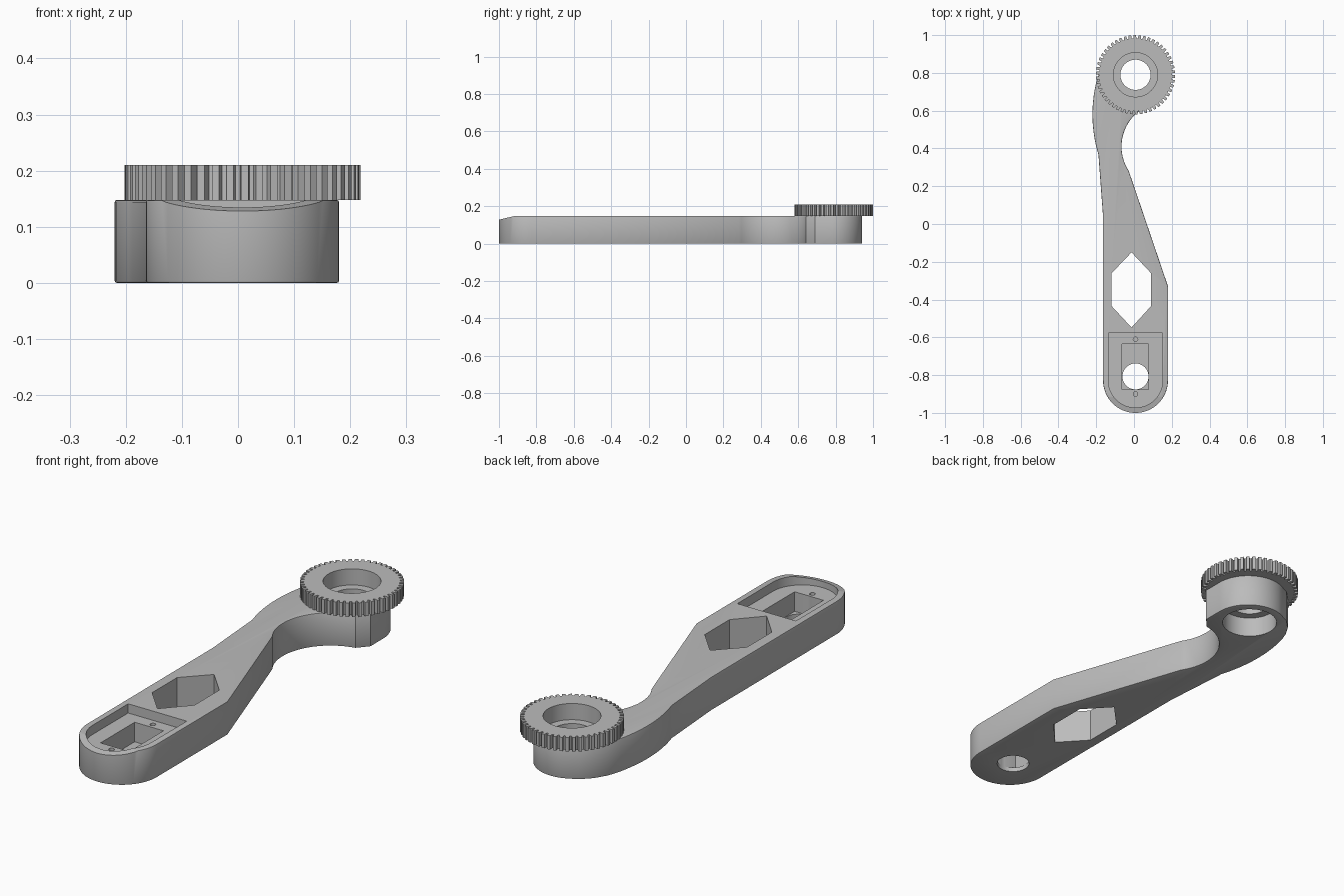
import bpy, bmesh
from math import cos, sin, pi, radians

cube = bpy.data.objects.get("Cube")
if cube:
    bpy.data.objects.remove(cube, do_unlink=True)

grey = bpy.data.materials.new("matte_grey")
grey.use_nodes = True
COLOR = (0.5, 0.5, 0.5, 1)
grey.diffuse_color = COLOR
grey.node_tree.nodes["Principled BSDF"].inputs["Base Color"].default_value = COLOR

X = 0.008            # shared axis of handle end and gear
GEAR_Y = 0.79
TOP = 0.148          # top of the arm


def arc(cx, cy, r, a0, a1, n):
    return [(cx + r * cos(radians(a0 + (a1 - a0) * i / n)),
             cy + r * sin(radians(a0 + (a1 - a0) * i / n))) for i in range(n + 1)]


def circle(cx, cy, r, n=48):
    return arc(cx, cy, r, 0, 360, n)[:-1]


def rect(x0, x1, y0, y1):
    return [(x0, y0), (x1, y0), (x1, y1), (x0, y1)]


def prism(name, outline, z0, z1):
    """Extrude a closed outline from z0 to z1."""
    bm = bmesh.new()
    face = bm.faces.new([bm.verts.new((x, y, z0)) for x, y in outline])
    ext = bmesh.ops.extrude_face_region(bm, geom=[face])
    for v in ext["geom"]:
        if isinstance(v, bmesh.types.BMVert):
            v.co.z = z1
    bmesh.ops.recalc_face_normals(bm, faces=bm.faces)
    mesh = bpy.data.meshes.new(name)
    bm.to_mesh(mesh)
    bm.free()
    mesh.materials.append(grey)
    obj = bpy.data.objects.new(name, mesh)
    bpy.context.collection.objects.link(obj)
    return obj


def cut(obj, cutters):
    """Subtract the cutters, bake the result and remove the cutters."""
    for c in cutters:
        c.hide_render = True
        mod = obj.modifiers.new(c.name, "BOOLEAN")
        mod.operation = "DIFFERENCE"
        mod.solver = "EXACT"
        mod.object = c
    bpy.context.view_layer.update()
    deps = bpy.context.evaluated_depsgraph_get()
    baked = bpy.data.meshes.new_from_object(obj.evaluated_get(deps))
    obj.modifiers.clear()
    obj.data = baked
    for c in cutters:
        bpy.data.objects.remove(c, do_unlink=True)


def smooth(obj, angle):
    bpy.ops.object.select_all(action="DESELECT")
    obj.select_set(True)
    bpy.context.view_layer.objects.active = obj
    bpy.ops.object.shade_smooth_by_angle(angle=radians(angle))


# Arm: rounded handle end, waisted neck and gear housing
outline = (arc(X, -0.828, 0.172, 180, 360, 32)
           + [(0.18, -0.33)]
           + arc(0.169, 0.41, 0.235, 213, 100, 28)
           + [(0.17, 0.69)]
           + arc(X, 0.78, 0.162, 0, 110, 24)
           + [(-0.105, 0.905), (-0.15, 0.86), (-0.18, 0.81)]
           + arc(0.51, 0.58, 0.73, 165, 197, 16)
           + [(-0.165, 0.055)])
arm = prism("arm", outline, 0, TOP)
edge = arm.modifiers.new("rim_edge", "BEVEL")
edge.width = 0.004
edge.segments = 2
edge.limit_method = "ANGLE"
edge.angle_limit = radians(75)

# Sloped nose cutter: a wedge laid across the handle end
nose = prism("nose_cutter", [(-0.915, TOP), (-1.085, 0.108), (-1.085, 0.3), (-0.915, 0.3)], -0.3, 0.3)
for v in nose.data.vertices:
    y, z, x = v.co
    v.co = (x, y, z)

# Lid recess, inner well, through holes and screw holes
lid = arc(X, -0.828, 0.144, 180, 360, 32) + [(0.152, -0.578), (-0.136, -0.578)]
hexagon = [(-0.013, -0.15), (-0.118, -0.26), (-0.118, -0.435),
           (-0.013, -0.548), (0.09, -0.435), (0.09, -0.26)]
cut(arm, [
    nose,
    prism("lid_cutter", lid, 0.107, 0.3),
    prism("well_cutter", rect(-0.064, 0.078, -0.875, -0.635), 0.02, 0.25),
    prism("round_hole_cutter", circle(X, -0.807, 0.069), -0.1, 0.2),
    prism("hex_hole_cutter", hexagon, -0.1, 0.3),
    prism("screw_cutter_back", circle(X, -0.61, 0.012, 16), 0.04, 0.2),
    prism("screw_cutter_front", circle(X, -0.9, 0.012, 16), 0.04, 0.2),
    prism("upper_seat_cutter", circle(X, GEAR_Y, 0.117), 0.138, 0.3),
    prism("lower_seat_cutter", circle(X, GEAR_Y, 0.117), -0.1, 0.09),
    prism("bore_cutter", circle(X, GEAR_Y, 0.08), -0.15, 0.35),
])
smooth(arm, 30)

# Gear ring: each tooth is a root gap, a flank, a flat tip and a flank
TEETH = 50
teeth = []
for i in range(TEETH):
    for step, r in ((0, 0.193), (0.3, 0.193), (0.4, 0.21), (0.9, 0.21)):
        a = 2 * pi * (i + step) / TEETH
        teeth.append((X + r * cos(a), GEAR_Y + r * sin(a)))
gear = prism("gear_ring", teeth, TOP, 0.21)
cut(gear, [prism("gear_bore_cutter", circle(X, GEAR_Y, 0.117), 0.1, 0.3)])
smooth(gear, 30)
